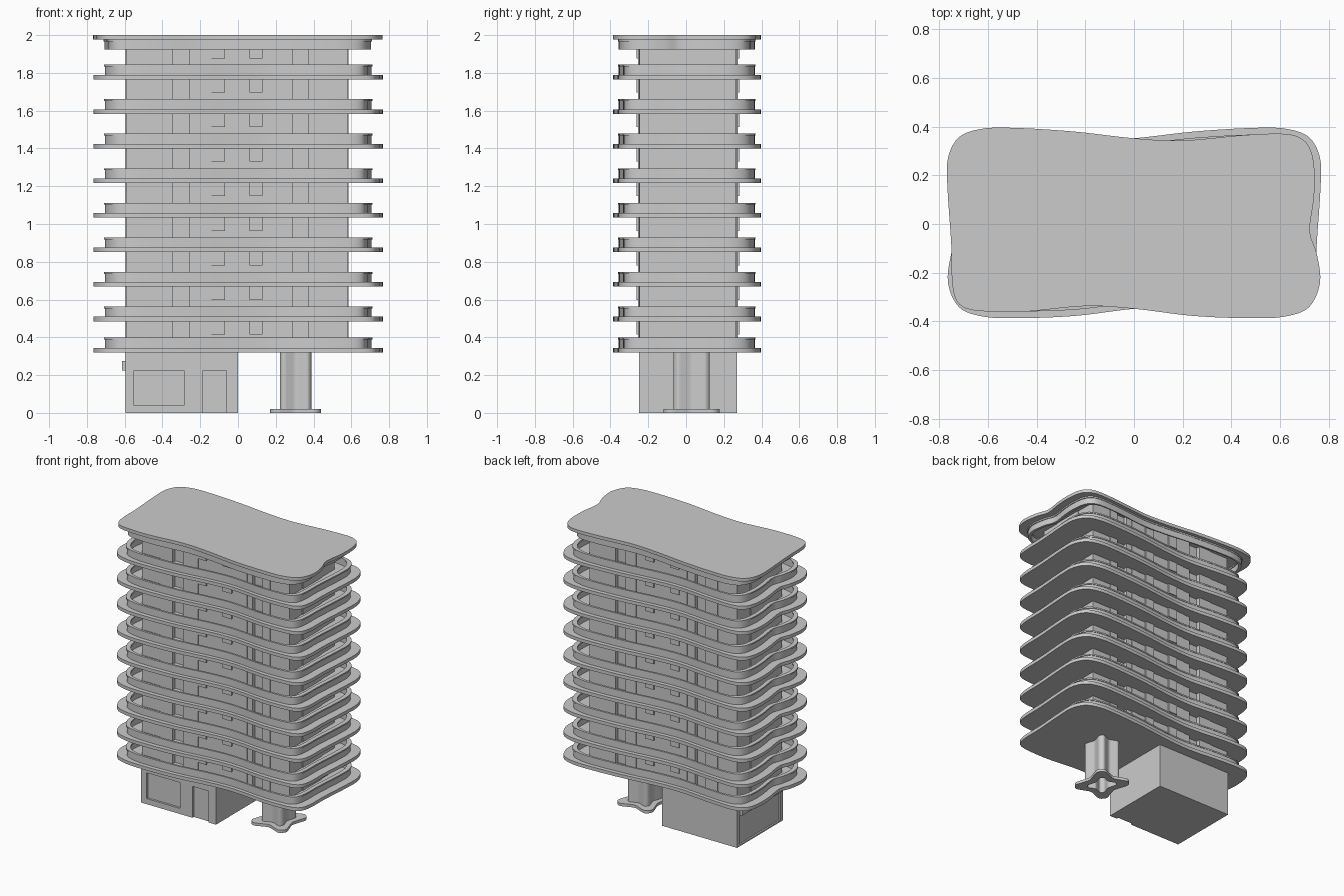
import bpy, bmesh
from mathutils import Vector

if "Cube" in bpy.data.objects:
    bpy.data.objects.remove(bpy.data.objects["Cube"])


def add(name, bm, smooth=False):
    bmesh.ops.recalc_face_normals(bm, faces=bm.faces)
    me = bpy.data.meshes.new(name)
    bm.to_mesh(me)
    bm.free()
    ob = bpy.data.objects.new(name, me)
    bpy.context.collection.objects.link(ob)
    if smooth:
        bpy.ops.object.select_all(action='DESELECT')
        ob.select_set(True)
        bpy.context.view_layer.objects.active = ob
        bpy.ops.object.shade_smooth_by_angle(angle=0.6)
    return ob


def boxes(name, specs):
    # each spec: x0, x1, y0, y1, z0, z1
    bm = bmesh.new()
    for x0, x1, y0, y1, z0, z1 in specs:
        vs = bmesh.ops.create_cube(bm, size=1)['verts']
        for v in vs:
            v.co = Vector(((x0 + x1) / 2 + v.co.x * (x1 - x0),
                           (y0 + y1) / 2 + v.co.y * (y1 - y0),
                           (z0 + z1) / 2 + v.co.z * (z1 - z0)))
    return add(name, bm)


def spline(pts, steps=5):
    # closed smooth curve through the points
    out, n = [], len(pts)
    for i in range(n):
        a, b, c, d = (Vector(pts[(i + k) % n]) for k in (-1, 0, 1, 2))
        for s in range(steps):
            t = s / steps
            out.append(0.5 * (2 * b + (c - a) * t + (2 * a - 5 * b + 4 * c - d) * t * t
                              + (3 * b - a - 3 * c + d) * t ** 3))
    return out


def scaled(pts, k):
    return [p * k for p in pts]


def extrude(bm, outer, z0, z1, inner=None, at=(0, 0)):
    # solid plate, or a ring when an inner outline is given
    def loop(pts, z):
        return [bm.verts.new((p.x + at[0], p.y + at[1], z)) for p in pts]

    def bridge(a, b):
        for i in range(len(a)):
            j = (i + 1) % len(a)
            bm.faces.new((a[i], a[j], b[j], b[i]))
    lo, hi = loop(outer, z0), loop(outer, z1)
    bridge(lo, hi)
    if inner:
        li, ui = loop(inner, z0), loop(inner, z1)
        bridge(hi, ui)
        bridge(ui, li)
        bridge(li, lo)
    else:
        bm.faces.new(hi)
        bm.faces.new(lo[::-1])


# wavy roof outline; the floors use its mirror image
roof_pts = [(.722, -.03), (.738, .1), (.742, .2), (.73, .29), (.695, .345), (.62, .37),
            (.45, .365), (.2, .343), (0, .352), (-.25, .38), (-.5, .395), (-.63, .39),
            (-.72, .355), (-.764, .27), (-.766, .15), (-.75, -.09), (-.748, -.22),
            (-.735, -.3), (-.7, -.342), (-.62, -.358), (-.45, -.36), (-.2, -.337),
            (0, -.348), (.25, -.378), (.5, -.387), (.63, -.378), (.72, -.34),
            (.764, -.24), (.75, -.12)]
roof = spline(roof_pts)
floor = [Vector((-p.x, p.y)) for p in roof]


def parapet(name, shape, z, h):
    bm = bmesh.new()
    extrude(bm, scaled(shape, .92), z, z + h - .01, scaled(shape, .895))
    extrude(bm, scaled(shape, .928), z + h - .01, z + h, scaled(shape, .888))
    add(name, bm, True)


# floor slabs with balcony parapets
levels = [.32] + [.485 + .183 * k for k in range(8)]
for i, z in enumerate(levels):
    bm = bmesh.new()
    extrude(bm, floor, z, z + .024)
    add(f"floor_slab_{i}", bm, True)
    parapet(f"balcony_parapet_{i}", floor, z + .022, .056)

# roof plate and the band under it
bm = bmesh.new()
extrude(bm, roof, 1.977, 2.0)
add("roof_slab", bm, True)
parapet("roof_band", roof, 1.924, .053)

# tower core and its wall sections
X0, X1, Y0, Y1, Z0, Z1 = -.595, .585, -.25, .27, .33, 1.98
boxes("core", [(X0 + .03, X1 - .03, Y0 + .03, Y1 - .03, Z0, Z1)])
e = .005
boxes("corner_glass", [(xa, xb, ya, yb, Z0, Z1)
                       for xa, xb in ((X0 + e, -.44), (.43, X1 - e))
                       for ya, yb in ((Y0 + e, -.1), (.115, Y1 - e))])
boxes("side_walls", [(X0, -.5, -.1, .115, Z0, Z1), (.5, X1, -.1, .115, Z0, Z1)])
sides = ((Y0, Y0 + .08), (Y1 - .08, Y1))
boxes("facade_walls", [(a, b, ya, yb, Z0, Z1)
                       for a, b in ((-.44, -.345), (-.26, .29), (.37, .43))
                       for ya, yb in sides])
boxes("facade_pilasters", [(a, b, ya - e, yb + e, Z0, Z1)
                           for a, b in ((-.20, -.14), (.205, .25)) for ya, yb in sides])

# small high windows under each ceiling
ceilings = levels[1:] + [1.977]
boxes("high_windows", [(a, b, ya - .012, yb + .012, z - (.1 if z > 1.9 else .07), z)
                       for z in ceilings for a, b in ((-.14, -.07), (.06, .13))
                       for ya, yb in sides])

# entrance block with recessed window, door and side shutter
block = boxes("entrance_block", [(X0, 0, Y0, Y1, 0, .325)])
cut = boxes("recess_cutter", [(-.55, -.285, Y0 - .1, Y0 + .015, .04, .225),
                              (-.185, -.06, Y0 - .1, Y0 + .015, -.01, .225),
                              (X0 - .1, X0 + .012, -.22, .24, .01, .225)])
cut.hide_render = True
cut.hide_viewport = True
m = block.modifiers.new("recesses", 'BOOLEAN')
m.operation = 'DIFFERENCE'
m.object = cut
m.solver = 'EXACT'
boxes("side_awning", [(X0 - .02, X0 + .01, -.22, .24, .225, .275)])

# hollow support column with pinched sides and a foot plate
quarter = [(1, .0), (1.08, .45), (1.12, .85), (.85, 1.12), (.45, 1.08)]
lobe = []
x, y = 1, 0
for k in range(4):
    for px, py in quarter:
        px = px if py else .88
        q = Vector((px, py)) / 1.12
        if abs(py) == 1.08 or py == .45:
            q *= .93
        lobe.append((q.x * x - q.y * y, q.x * y + q.y * x))
    x, y = -y, x
lobe = [Vector(p) for p in spline(lobe, 4)]


def lobed(sx, sy):
    return [Vector((p.x * sx, p.y * sy)) for p in lobe]


for name, sx, sy, z1 in (("support_column", .083, .095, .325), ("column_foot", .135, .148, .02)):
    bm = bmesh.new()
    extrude(bm, lobed(sx, sy), 0, z1, lobed(.07, .082), (.305, .03))
    add(name, bm, True)
